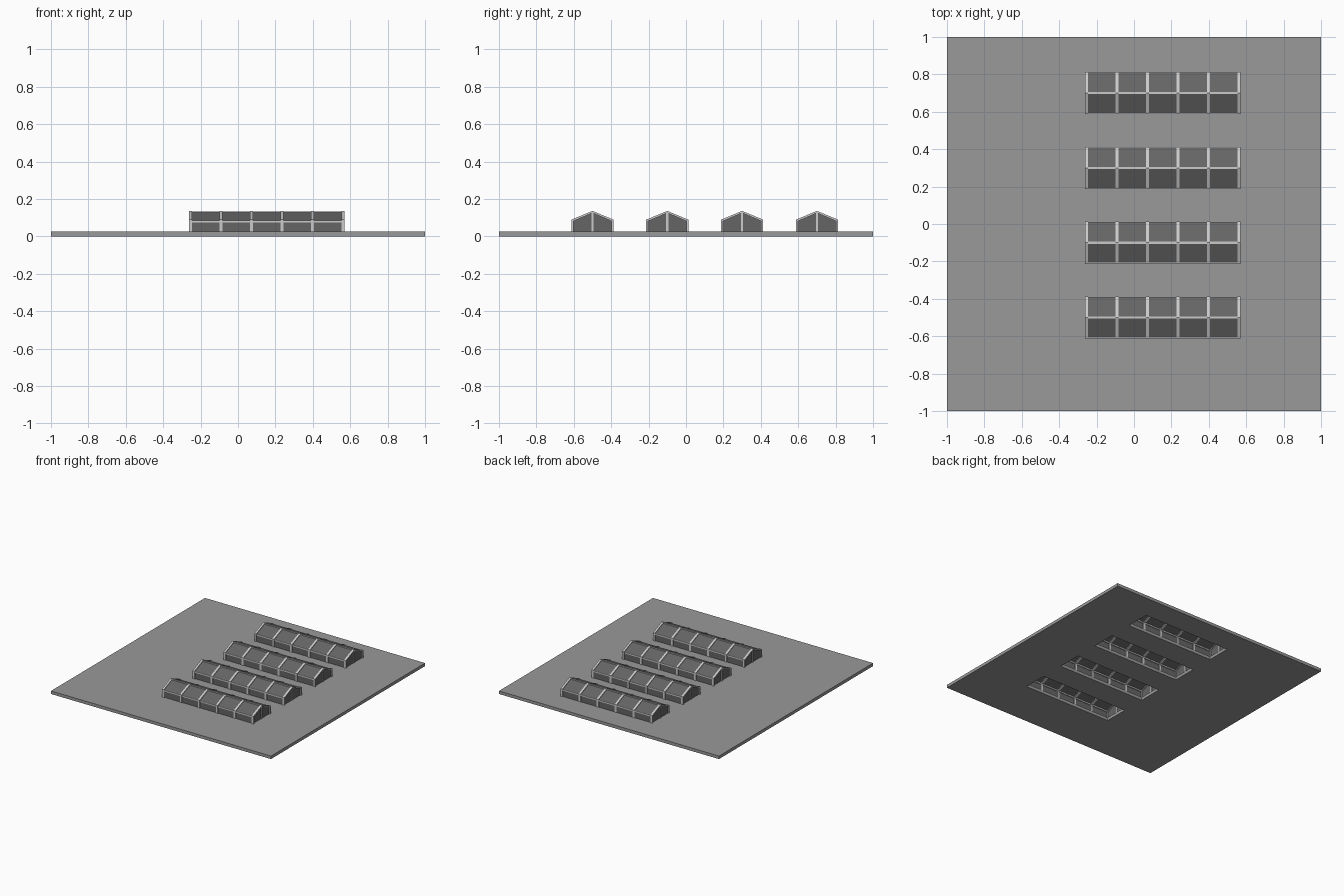
import bpy, bmesh

if "Cube" in bpy.data.objects:
    bpy.data.objects.remove(bpy.data.objects["Cube"])

def grey(name, v):
    m = bpy.data.materials.new(name)
    m.diffuse_color = (v, v, v, 1)
    m.use_nodes = True
    m.node_tree.nodes["Principled BSDF"].inputs["Base Color"].default_value = m.diffuse_color
    return m

SLAB, FRAME, GLASS = grey("roof grey", 0.32), grey("frame grey", 0.6), grey("glass grey", 0.13)
TOP = 0.025
X0, X1, BAYS = -0.254, 0.562, 5
ROWS = (-0.5, -0.1, 0.3, 0.7)
XC = (X0 + X1) / 2

def add_object(name, bm, mat):
    bmesh.ops.recalc_face_normals(bm, faces=bm.faces)
    me = bpy.data.meshes.new(name)
    bm.to_mesh(me)
    bm.free()
    me.materials.append(mat)
    ob = bpy.data.objects.new(name, me)
    bpy.context.collection.objects.link(ob)
    return ob

def box(bm, lo, hi):
    r = bmesh.ops.create_cube(bm, size=1)
    for v in r["verts"]:
        v.co = [(lo[i] + hi[i]) / 2 + v.co[i] * (hi[i] - lo[i]) for i in range(3)]

def profile(y, inset):
    # gabled cross-section: wall foot, eave, ridge, eave, wall foot
    w, e, r = 0.113 - inset, 0.089 - inset * 0.7, 0.136 - inset
    return [(y - w, TOP - 0.002), (y - w, e), (y, r), (y + w, e), (y + w, TOP - 0.002)]

def rib(bm, x, y, half=0.0085):
    # arch strip following the gable profile
    loops = [[bm.verts.new((px, *p)) for p in profile(y, inset)]
             for px, inset in ((x - half, 0), (x + half, 0), (x + half, 0.011), (x - half, 0.011))]
    for k in range(4):
        a, b = loops[k], loops[(k + 1) % 4]
        for i in range(4):
            bm.faces.new((a[i], a[i + 1], b[i + 1], b[i]))
    for i in (0, 4):
        bm.faces.new([l[i] for l in loops])

# roof slab with an opening below each skylight
bm = bmesh.new()
box(bm, (-1, -1, 0), (1, 1, TOP))
slab = add_object("roof_slab", bm, SLAB)
bm = bmesh.new()
for y in ROWS:
    box(bm, (XC - 0.398, y - 0.1, -0.1), (XC + 0.398, y + 0.1, 0.1))
cutter = add_object("opening_cutter", bm, SLAB)
mod = slab.modifiers.new("openings", "BOOLEAN")
mod.object, mod.operation, mod.solver = cutter, "DIFFERENCE", "EXACT"
bpy.context.view_layer.objects.active = slab
slab.select_set(True)
bpy.ops.object.modifier_apply(modifier=mod.name)
bpy.data.objects.remove(cutter)

for n, y in enumerate(ROWS, 1):
    # glazing shell: walls, two roof slopes and gable ends
    bm = bmesh.new()
    a, b = [[bm.verts.new((x, *p)) for p in profile(y, 0.005)] for x in (X0, X1)]
    for i in range(4):
        bm.faces.new((a[i], a[i + 1], b[i + 1], b[i]))
    bm.faces.new(a)
    bm.faces.new(b)
    add_object(f"skylight_glazing_{n}", bm, GLASS)

    # frame: ribs, ridge bar, eave rails and gable posts
    bm = bmesh.new()
    for i in range(BAYS + 1):
        rib(bm, X0 + (X1 - X0) * i / BAYS, y)
    box(bm, (X0, y - 0.006, 0.122), (X1, y + 0.006, 0.134))
    for s in (-1, 1):
        c = y + s * 0.106
        box(bm, (X0, c - 0.005, 0.075), (X1, c + 0.005, 0.086))
    for x in (X0, X1):
        box(bm, (x - 0.006, y - 0.006, TOP - 0.002), (x + 0.006, y + 0.006, 0.13))
    add_object(f"skylight_frame_{n}", bm, FRAME)
